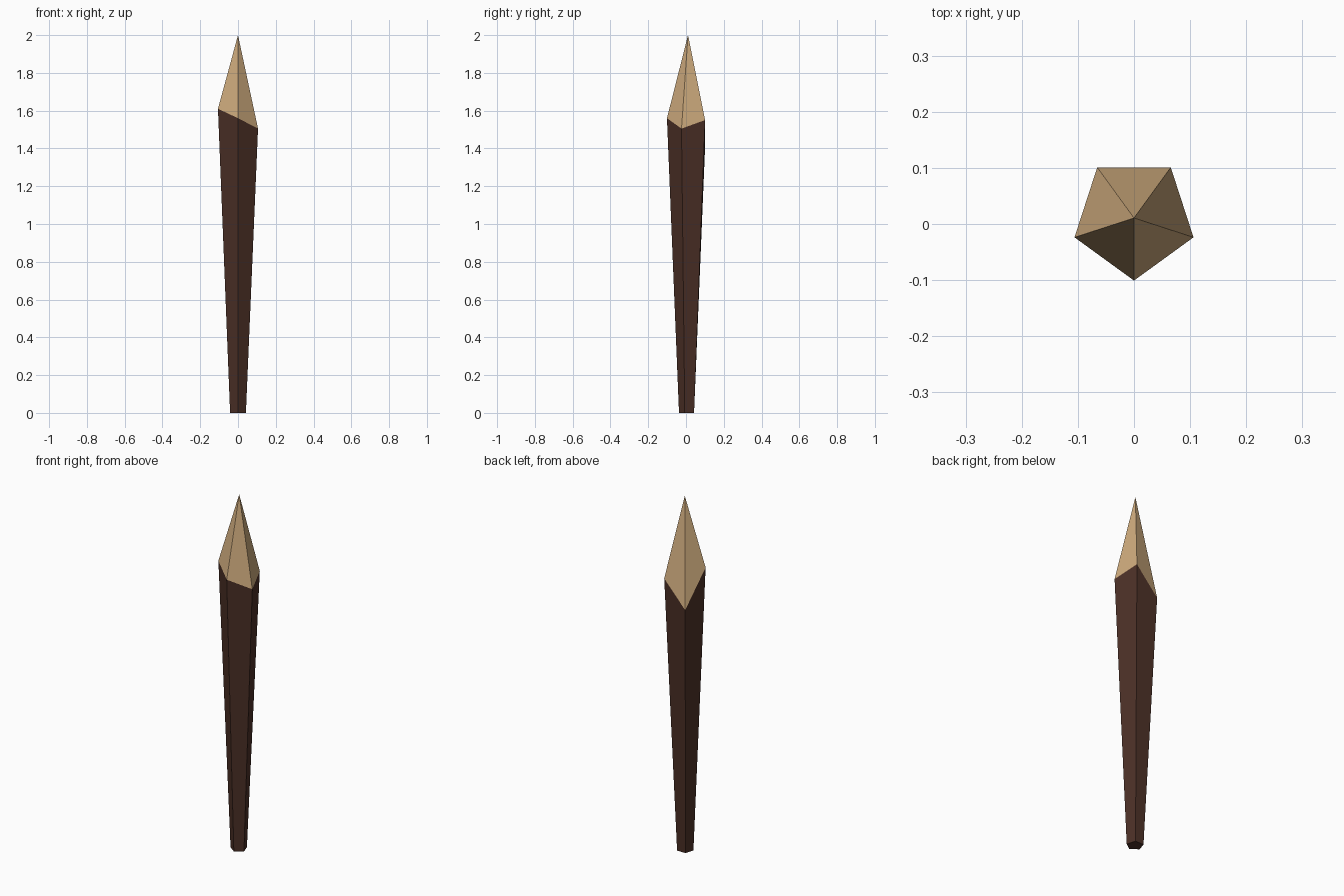
import bpy, bmesh, math

if "Cube" in bpy.data.objects:
    bpy.data.objects.remove(bpy.data.objects["Cube"])

SIDES = 5
# heights of the whittled edge at each corner, counter-clockwise from the front
CUT_HEIGHTS = [1.56, 1.505, 1.55, 1.405, 1.61]


def material(name, rgb):
    m = bpy.data.materials.new(name)
    m.diffuse_color = (*rgb, 1)
    m.use_nodes = True
    m.node_tree.nodes["Principled BSDF"].inputs["Base Color"].default_value = m.diffuse_color
    return m


def ring(bm, radius, cy, heights):
    """Pentagon of corners, one pointing to the front."""
    verts = []
    for i, z in enumerate(heights):
        a = -math.pi / 2 + i * math.tau / SIDES
        verts.append(bm.verts.new((radius * math.cos(a), cy + radius * math.sin(a), z)))
    return verts


def finish(bm, name, mat):
    bmesh.ops.recalc_face_normals(bm, faces=bm.faces)
    mesh = bpy.data.meshes.new(name)
    bm.to_mesh(mesh)
    bm.free()
    mesh.materials.append(mat)
    ob = bpy.data.objects.new(name, mesh)
    bpy.context.collection.objects.link(ob)


bark = material("dark brown bark", (0.073, 0.030, 0.020))
wood = material("pale cut wood", (0.60, 0.395, 0.20))

# tapered shaft, narrow at the bottom
bm = bmesh.new()
low = ring(bm, 0.044, 0.007, [0] * SIDES)
high = ring(bm, 0.1115, 0.0107, CUT_HEIGHTS)
for i in range(SIDES):
    j = (i + 1) % SIDES
    bm.faces.new((low[i], low[j], high[j], high[i]))
bm.faces.new(low[::-1])
finish(bm, "shaft", bark)

# sharpened point
bm = bmesh.new()
base = ring(bm, 0.1115, 0.0107, CUT_HEIGHTS)
apex = bm.verts.new((0, 0.0107, 2))
for i in range(SIDES):
    bm.faces.new((base[i], base[(i + 1) % SIDES], apex))
finish(bm, "point", wood)
